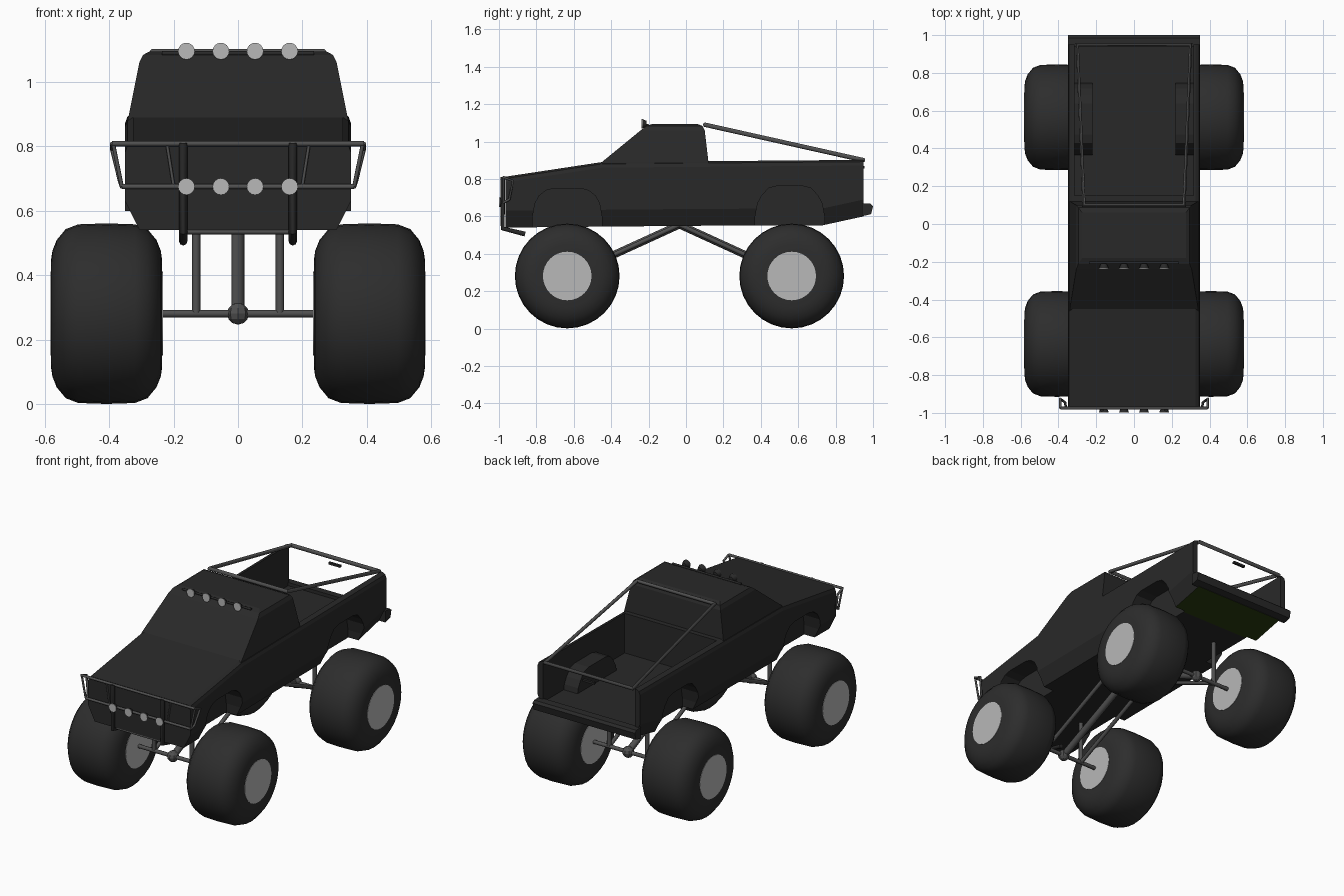
import bpy, bmesh, math
from mathutils import Vector, Matrix

if "Cube" in bpy.data.objects:
    bpy.data.objects.remove(bpy.data.objects["Cube"], do_unlink=True)


def material(name, r, g, b):
    m = bpy.data.materials.new(name)
    m.use_nodes = True
    m.diffuse_color = (r, g, b, 1)
    m.node_tree.nodes["Principled BSDF"].inputs["Base Color"].default_value = (r, g, b, 1)
    return m


black = material("black paint", .022, .022, .022)
rubber = material("tyre rubber", .026, .026, .026)
steel = material("grey steel", .08, .08, .08)
silver = material("silver", .48, .48, .48)
green = material("dark green", .02, .04, .004)


def finish(name, bm, *mats, smooth=None):
    bmesh.ops.recalc_face_normals(bm, faces=bm.faces)
    me = bpy.data.meshes.new(name)
    bm.to_mesh(me)
    bm.free()
    ob = bpy.data.objects.new(name, me)
    bpy.context.collection.objects.link(ob)
    for m in mats:
        me.materials.append(m)
    if smooth:
        activate(ob)
        bpy.ops.object.shade_smooth_by_angle(angle=math.radians(smooth))
    return ob


def activate(ob):
    bpy.ops.object.select_all(action='DESELECT')
    ob.select_set(True)
    bpy.context.view_layer.objects.active = ob


def loft(rings, closed=False):
    """Skin equal-length rings of points; cap the ends unless closed."""
    bm = bmesh.new()
    loops = [[bm.verts.new(p) for p in ring] for ring in rings]
    n = len(loops[0])
    pairs = list(zip(loops, loops[1:])) + ([(loops[-1], loops[0])] if closed else [])
    for a, b in pairs:
        for i in range(n):
            j = (i + 1) % n
            bm.faces.new((a[i], a[j], b[j], b[i]))
    if not closed:
        bm.faces.new(loops[0])
        bm.faces.new(loops[-1])
    return bm


def boolean(target, tool, operation):
    mod = target.modifiers.new("shape", 'BOOLEAN')
    mod.object, mod.operation, mod.solver = tool, operation, 'EXACT'
    activate(target)
    bpy.ops.object.modifier_apply(modifier=mod.name)
    bpy.data.objects.remove(tool, do_unlink=True)


def box(name, x0, x1, y0, y1, z0, z1, mat=black):
    ring = lambda x: [(x, y0, z0), (x, y1, z0), (x, y1, z1), (x, y0, z1)]
    return finish(name, loft([ring(x0), ring(x1)]), mat)


def tube(name, points, radius, mat=steel, mirror=False, cyclic=False):
    cu = bpy.data.curves.new(name, 'CURVE')
    cu.dimensions = '3D'
    cu.bevel_depth, cu.bevel_resolution, cu.use_fill_caps = radius, 2, True
    for s in ((1, -1) if mirror else (1,)):
        sp = cu.splines.new('POLY')
        sp.points.add(len(points) - 1)
        sp.use_cyclic_u = cyclic
        for p, (x, y, z) in zip(sp.points, points):
            p.co = (x * s, y, z, 1)
    cu.materials.append(mat)
    ob = bpy.data.objects.new(name, cu)
    bpy.context.collection.objects.link(ob)
    activate(ob)
    bpy.ops.object.convert(target='MESH')
    bpy.ops.object.shade_smooth_by_angle(angle=math.radians(50))


def disc(name, centre, axis, radius, radius2, depth, mat, segments=32):
    bm = bmesh.new()
    turn = Vector((0, 0, 1)).rotation_difference(Vector(axis)).to_matrix().to_4x4()
    bmesh.ops.create_cone(bm, cap_ends=True, segments=segments, radius1=radius, radius2=radius2,
                          depth=depth, matrix=Matrix.Translation(centre) @ turn)
    return finish(name, bm, mat, smooth=40)


# Lower body: cross-sections along the length
def section(y, bottom, top):
    half = [(.305, bottom), (.35, bottom + .09), (.35, top - .03), (.343, top - .01), (.325, top)]
    return [(x, y, z) for x, z in half] + [(-x, y, z) for x, z in reversed(half)]


stations = [(-.965, .54, .812), (-.45, .545, .89), (.12, .55, .895), (.73, .552, .9), (.95, .6, .902)]
body = finish("body", loft([section(*s) for s in stations]), black, green)
for f in body.data.polygons:
    if f.normal.z < -.9 and f.center.y > .75:
        f.material_index = 1

# Open cargo bed, inner wheel housings and wheel arches
boolean(body, box("bed_cutter", -.315, .315, .15, 1.2, .65, 1.2), 'DIFFERENCE')


def arch(name, y, top, x0, x1, grow):
    half = [(.185, .4), (.185, .6), (.172, .67), (.15, .71), (.115, top - .012), (.07, top)]
    pts = [(a + grow, z + grow) for a, z in half]
    outline = [(y + a, z) for a, z in pts] + [(y - a, z) for a, z in reversed(pts)]
    return finish(name, loft([[(x, *p) for p in outline] for x in (x0, x1)]), black)


for s in (1, -1):
    housing = arch("housing", .555, .762, s * .22, s * .33, .012)
    for v in housing.data.vertices:
        v.co.z = max(v.co.z, .62)
    boolean(body, housing, 'UNION')
    for y, top in ((-.635, .75), (.555, .762)):
        boolean(body, arch("arch_cutter", y, top, s * .235, s * .5, 0), 'DIFFERENCE')

# Cab with sloped windscreen and bevelled roof
cab_levels = [(.87, .342, -.47, .122), (.89, .34, -.45, .12), (1.06, .306, -.242, .1),
              (1.083, .295, -.212, .088), (1.094, .275, -.18, .06)]
cab = loft([[(-x, a, z), (x, a, z), (x, b, z), (-x, b, z)] for z, x, a, b in cab_levels])
finish("cab", cab, black)

# Rear bumper and tailgate handle
bumper = [(.94, .6), (.99, .612), (1.0, .655), (.985, .668), (.94, .67)]
finish("rear_bumper", loft([[(x, y, z) for y, z in bumper] for x in (-.35, .35)]), black)
box("rear_handle", -.04, .04, .94, .955, .855, .868)

# Roll cage over the bed
tube("roll_cage", [(.265, .1, 1.09), (.3, .95, .9), (-.3, .95, .9), (-.265, .1, 1.09)], .012, cyclic=True)

# Front guard
tube("guard_top_rail", [(-.39, -.975, .808), (.39, -.975, .808)], .008)
tube("guard_lower_rail", [(-.36, -.975, .675), (.36, -.975, .675)], .008)
tube("guard_end", [(.39, -.975, .808), (.39, -.925, .79), (.365, -.945, .69), (.36, -.975, .675)], .007, mirror=True)
tube("guard_end_brace", [(.387, -.975, .808), (.36, -.975, .675)], .006, mirror=True)
tube("guard_inner_brace", [(.22, -.972, .805), (.2, -.972, .68)], .005, mirror=True)
tube("guard_upright", [(.17, -.98, .81), (.17, -.98, .535), (.17, -.86, .505)], .013, black, mirror=True)
tube("guard_bottom_rail", [(-.17, -.955, .535), (.17, -.955, .535)], .008)

# Lamps on the guard and on the roof
tube("roof_lamp_bar", [(-.235, -.205, 1.088), (.235, -.205, 1.088)], .007, black)
for row, y, z in (("guard", -.984, .675), ("roof", -.222, 1.095)):
    for x in (-.16, -.053, .053, .16):
        disc(row + "_lamp_housing", (x, y, z), (0, -1, 0), .015, .026, .024, black, 16)
        disc(row + "_lamp_lens", (x, y - .013, z), (0, -1, 0), .026, .026, .004, silver, 16)

# Wheels, axles and suspension
half = [(.1725, .1), (.1725, .165), (.168, .195), (.155, .228), (.127, .262), (.088, .277), (0, .28)]
tread = half + [(-x, r) for x, r in reversed(half[:-1])]
steps = 32
for end, y in (("front", -.635), ("rear", .565)):
    for side, s in (("left", 1), ("right", -1)):
        rings = []
        for k in range(steps):
            a = math.tau * k / steps
            rings.append([(s * .4075 + x, y + r * math.sin(a), .281 + r * math.cos(a)) for x, r in tread])
        finish(f"{end}_{side}_tyre", loft(rings, closed=True), rubber, smooth=40)
        disc(f"{end}_{side}_hub", (s * .4075, y, .281), (1, 0, 0), .13, .13, .349, silver)
    tube(end + "_axle", [(-.25, y, .281), (.25, y, .281)], .012)
    bm = bmesh.new()
    bmesh.ops.create_uvsphere(bm, u_segments=8, v_segments=6, radius=.034,
                              matrix=Matrix.Translation((0, y, .281)))
    finish(end + "_differential", bm, steel)
    tube(end + "_shock", [(.13, y, .281), (.13, y, .56)], .013, mirror=True)
    tube(end + "_drive_link", [(0, y, .281), (0, -.035, .555)], .02)
    tube(end + "_side_link", [(.13, y, .281), (.13, -.035, .555)], .012, mirror=True)
